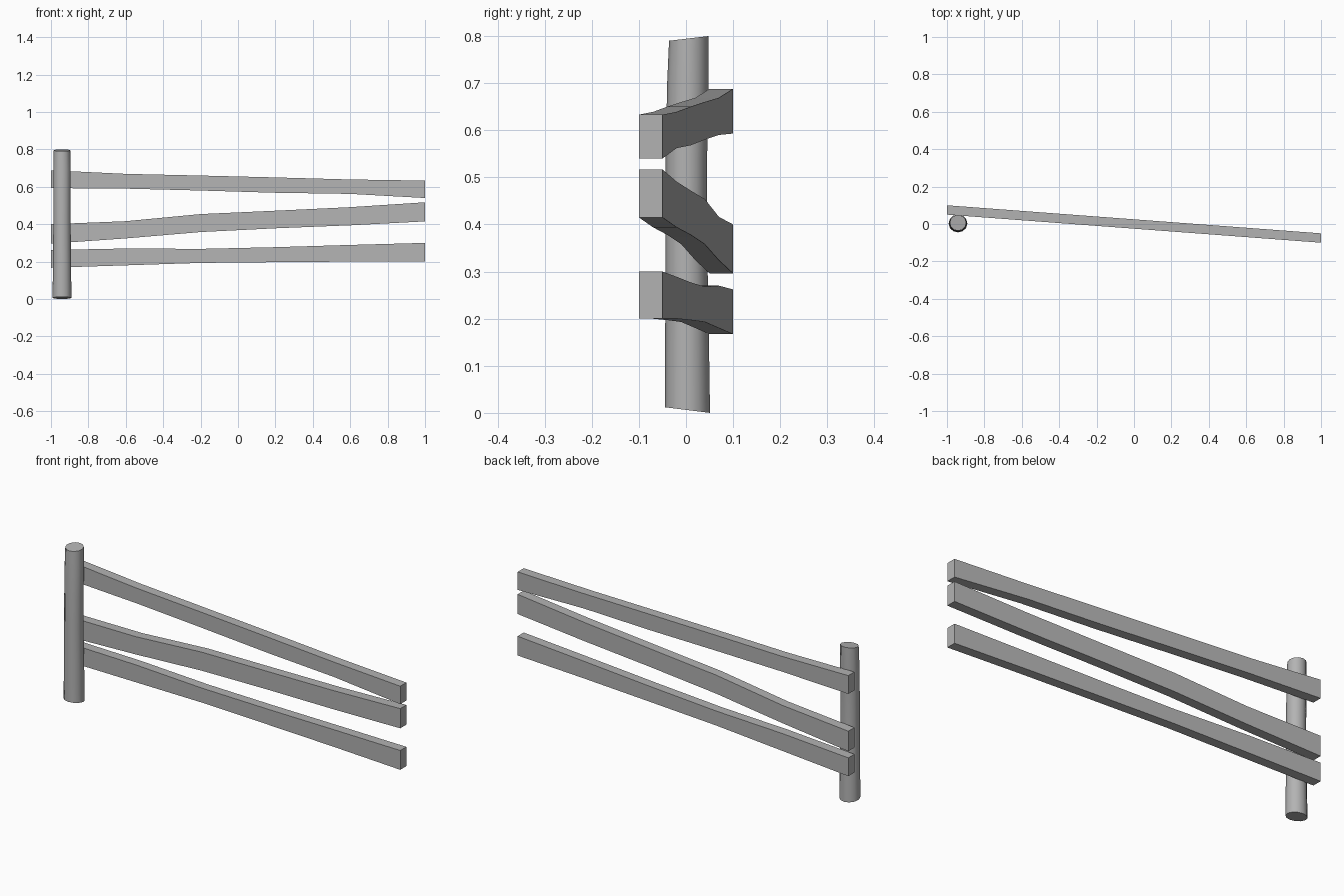
import bpy
import bmesh
import math

cube = bpy.data.objects.get("Cube")
if cube:
    bpy.data.objects.remove(cube, do_unlink=True)

wood = bpy.data.materials.new("weathered_grey")
wood.use_nodes = True
GREY = (0.45, 0.45, 0.45, 1)
wood.diffuse_color = GREY
bsdf = wood.node_tree.nodes["Principled BSDF"]
bsdf.inputs["Base Color"].default_value = GREY
bsdf.inputs["Roughness"].default_value = 0.8


def loft(name, rings, smooth_angle):
    """Skin a list of equal cross-section rings and cap both ends."""
    bm = bmesh.new()
    loops = [[bm.verts.new(p) for p in ring] for ring in rings]
    n = len(loops[0])
    for a, b in zip(loops, loops[1:]):
        for i in range(n):
            j = (i + 1) % n
            bm.faces.new((a[i], a[j], b[j], b[i]))
    bm.faces.new(loops[0][::-1])
    bm.faces.new(loops[-1])
    bmesh.ops.recalc_face_normals(bm, faces=bm.faces)
    mesh = bpy.data.meshes.new(name)
    bm.to_mesh(mesh)
    bm.free()
    mesh.materials.append(wood)
    obj = bpy.data.objects.new(name, mesh)
    bpy.context.collection.objects.link(obj)
    bpy.ops.object.select_all(action='DESELECT')
    obj.select_set(True)
    bpy.context.view_layer.objects.active = obj
    bpy.ops.object.shade_smooth_by_angle(angle=math.radians(smooth_angle))
    return obj


# Rails: bottom and top heights at even steps from the post to the free end
STATIONS = (-1, -0.6, -0.2, 0.2, 0.6, 1)
RAILS = {
    "top_rail": ((0.593, 0.59, 0.58, 0.568, 0.562, 0.54),
                 (0.688, 0.669, 0.66, 0.65, 0.639, 0.633)),
    "middle_rail": ((0.296, 0.324, 0.358, 0.378, 0.394, 0.415),
                    (0.4, 0.416, 0.454, 0.472, 0.491, 0.517)),
    "bottom_rail": ((0.167, 0.18, 0.193, 0.197, 0.2, 0.2),
                    (0.262, 0.27, 0.268, 0.277, 0.289, 0.3)),
}
for name, (bottoms, tops) in RAILS.items():
    rings = []
    for x, low, high in zip(STATIONS, bottoms, tops):
        y = -0.075 * x
        rings.append([(x, y - 0.025, low), (x, y + 0.025, low),
                      (x, y + 0.025, high), (x, y - 0.025, high)])
    loft(name, rings, 20)

# Post: slightly wavering round log with unevenly sawn ends
SIDES = 12
POST = ((0.006, 0.003, 0.048), (0.2, 0.002, 0.046), (0.4, 0, 0.044),
        (0.55, 0.001, 0.044), (0.7, 0.004, 0.044), (0.795, 0.006, 0.042))
rings = []
for k, (z, y, r) in enumerate(POST):
    ring = []
    for i in range(SIDES):
        a = math.tau * i / SIDES
        tilt = 0
        if k == 0:
            tilt = -0.006 * math.sin(a)
        elif k == len(POST) - 1:
            tilt = 0.005 * math.sin(a)
        ring.append((-0.941 + 1.05 * r * math.cos(a), y + r * math.sin(a), z + tilt))
    rings.append(ring)
loft("post", rings, 40)
